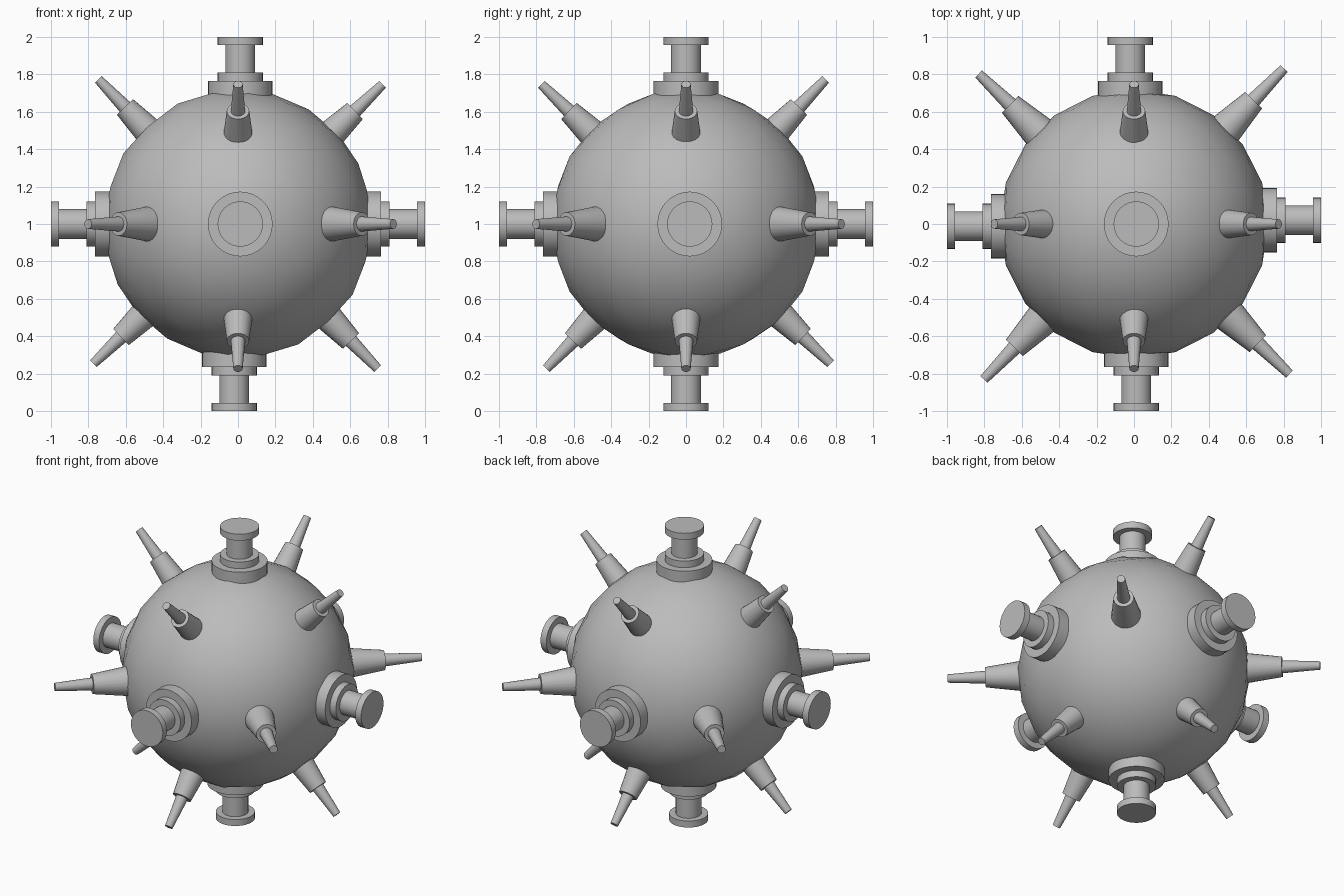
import bpy, bmesh, math
from mathutils import Vector, Matrix

cube = bpy.data.objects.get("Cube")
if cube:
    bpy.data.objects.remove(cube, do_unlink=True)

CENTRE = Vector((0, 0, 1))

grey = bpy.data.materials.new("plain grey")
grey.use_nodes = True
COLOUR = (0.5, 0.5, 0.5, 1)
grey.diffuse_color = COLOUR
grey.node_tree.nodes["Principled BSDF"].inputs["Base Color"].default_value = COLOUR


def finish(name, bm, matrix, angle):
    """Turn a bmesh into a smooth shaded object with sharp rims."""
    bmesh.ops.recalc_face_normals(bm, faces=bm.faces)
    mesh = bpy.data.meshes.new(name)
    bm.to_mesh(mesh)
    bm.free()
    mesh.materials.append(grey)
    mesh.shade_smooth()
    mesh.set_sharp_from_angle(angle=math.radians(angle))
    obj = bpy.data.objects.new(name, mesh)
    obj.matrix_world = matrix
    bpy.context.collection.objects.link(obj)
    return obj


def lathe(name, profile, direction, offset=Vector(), sides=32):
    """Revolve (radius, distance) points about an axis leaving the centre."""
    bm = bmesh.new()
    rings = []
    for radius, dist in profile:
        rings.append([bm.verts.new((radius * math.cos(math.tau * i / sides),
                                    radius * math.sin(math.tau * i / sides), dist))
                      for i in range(sides)])
    for low, high in zip(rings, rings[1:]):
        for i in range(sides):
            j = (i + 1) % sides
            bm.faces.new((low[i], low[j], high[j], high[i]))
    bm.faces.new(rings[0])
    bm.faces.new(rings[-1])
    turn = direction.to_track_quat("Z", "Y").to_matrix().to_4x4()
    return finish(name, bm, Matrix.Translation(CENTRE + offset) @ turn, 35)


# Round body
bm = bmesh.new()
bmesh.ops.create_icosphere(bm, subdivisions=3, radius=0.72)
finish("body", bm, Matrix.Translation(CENTRE), 60)

# Six capped posts: flange, collar, shaft and cap, set slightly off axis
POST = [(0.173, 0.64), (0.173, 0.765), (0.121, 0.765), (0.121, 0.81),
        (0.08, 0.81), (0.08, 0.956), (0.121, 0.956), (0.121, 1.0)]
X, Y, Z = Vector((1, 0, 0)), Vector((0, 1, 0)), Vector((0, 0, 1))
SHIFT = 0.016
for label, axis, side in (("x", X, Y), ("y", Y, -X), ("z", Z, X)):
    for end, sign in (("plus", 1), ("minus", -1)):
        drift = 0.004 if axis == X else -0.004
        offset = side * sign * SHIFT + (Y if axis == X else X) * drift
        lathe(f"post_{label}_{end}", POST, axis * sign, offset)

# Twelve stepped spikes: four around each axis, the level ring a little larger
SPIKE = [(0.085, 0.62), (0.06, 0.87), (0.038, 0.87), (0.025, 1.075)]
LEVEL_SPIKE = [(0.104, 0.62), (0.063, 0.92), (0.04, 0.92), (0.026, 1.155)]
for label, axis, start in (("x", X, Y), ("y", Y, Z), ("z", Z, X)):
    for k in range(4):
        turn = Matrix.Rotation(math.radians(46 + 90 * k), 3, axis)
        profile = LEVEL_SPIKE if axis == Z else SPIKE
        lathe(f"spike_{label}_{k + 1}", profile, turn @ start, sides=24)
